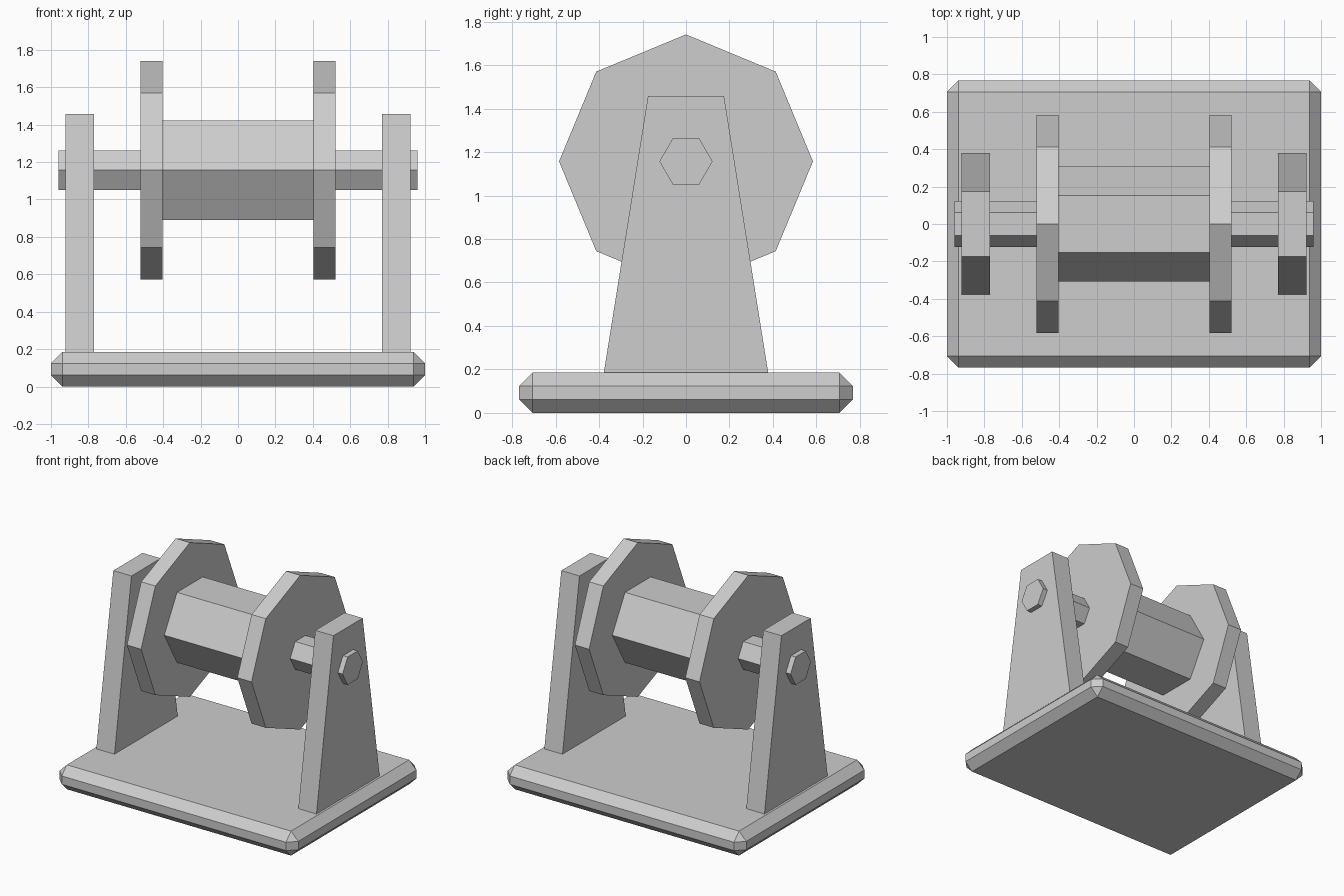
import bpy
import bmesh
from math import cos, sin, tau

cube = bpy.data.objects.get("Cube")
if cube:
    bpy.data.objects.remove(cube, do_unlink=True)

AXIS_Z = 1.157
BASE_TOP = 0.185

# Single plain grey for every part
grey = bpy.data.materials.new("plain_grey")
grey.use_nodes = True
colour = (0.61, 0.61, 0.61, 1)
grey.diffuse_color = colour
grey.node_tree.nodes["Principled BSDF"].inputs["Base Color"].default_value = colour


def finish(name, bm):
    bmesh.ops.recalc_face_normals(bm, faces=bm.faces)
    mesh = bpy.data.meshes.new(name)
    bm.to_mesh(mesh)
    bm.free()
    mesh.materials.append(grey)
    obj = bpy.data.objects.new(name, mesh)
    bpy.context.collection.objects.link(obj)
    return obj


def extrude_x(name, profile, x0, x1):
    """Solid made by extruding a (y, z) profile from x0 to x1."""
    bm = bmesh.new()
    face = bm.faces.new([bm.verts.new((x0, y, z)) for y, z in profile])
    new = bmesh.ops.extrude_face_region(bm, geom=[face])["geom"]
    verts = [v for v in new if isinstance(v, bmesh.types.BMVert)]
    bmesh.ops.translate(bm, verts=verts, vec=(x1 - x0, 0, 0))
    return finish(name, bm)


def polygon(sides, radius):
    """Regular polygon around the axle line, with a corner on +y."""
    return [(radius * cos(tau * i / sides), AXIS_Z + radius * sin(tau * i / sides))
            for i in range(sides)]


# Chamfered base plate
bm = bmesh.new()
bmesh.ops.create_cube(bm, size=1)
bmesh.ops.scale(bm, verts=bm.verts, vec=(2, 1.535, BASE_TOP))
bmesh.ops.translate(bm, verts=bm.verts, vec=(0, 0, BASE_TOP / 2))
bmesh.ops.bevel(bm, geom=bm.edges[:], offset=0.061, segments=1,
                affect='EDGES', profile=0.5)
finish("base_plate", bm)

# Tapered supports and octagonal flanges on both sides
support = [(-0.378, BASE_TOP), (0.378, BASE_TOP), (0.175, 1.457), (-0.175, 1.457)]
for side, s in (("left", 1), ("right", -1)):
    extrude_x(side + "_support", support, s * 0.77, s * 0.922)
    extrude_x(side + "_flange", polygon(8, 0.584), s * 0.403, s * 0.522)

# Hexagonal drum and axle
extrude_x("drum", polygon(6, 0.307), -0.403, 0.403)
extrude_x("axle", polygon(6, 0.122), -0.961, 0.961)
